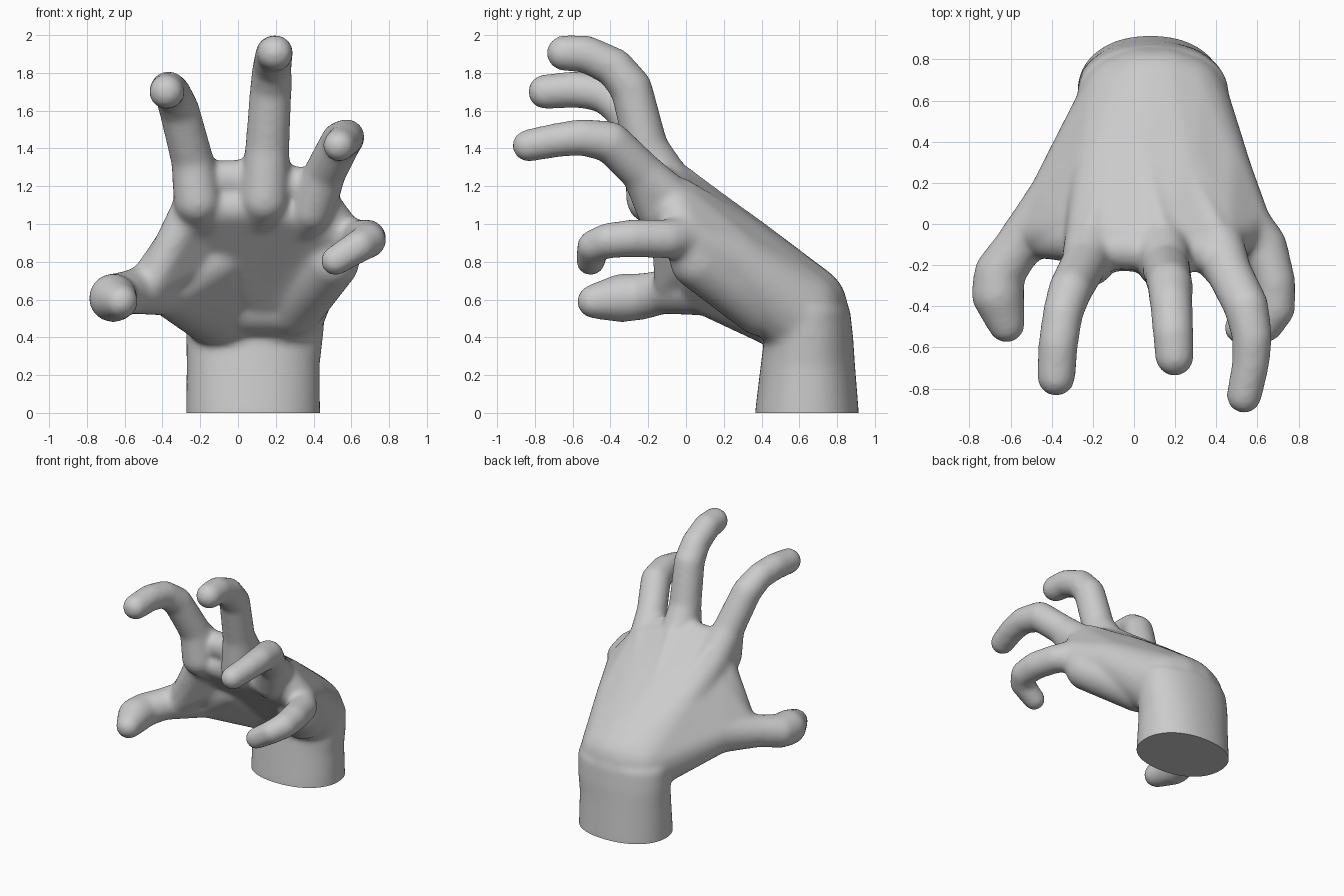
import bpy, bmesh, math
from mathutils import Vector

if "Cube" in bpy.data.objects:
    bpy.data.objects.remove(bpy.data.objects["Cube"])

bm = bmesh.new()


def hull(points):
    """Add the convex hull of a point cloud as a closed lump."""
    verts = [bm.verts.new(p) for p in points]
    res = bmesh.ops.convex_hull(bm, input=verts)
    junk = {v for v in res["geom_interior"] + res["geom_unused"]
            if isinstance(v, bmesh.types.BMVert)}
    bmesh.ops.delete(bm, geom=list(junk), context='VERTS')


# template sphere points
tmp = bmesh.new()
bmesh.ops.create_icosphere(tmp, subdivisions=3, radius=1)
BALL = [v.co.copy() for v in tmp.verts]
tmp.free()


def blob(*balls):
    """Hull around several (x, y, z, radius) balls."""
    hull([Vector(b[:3]) + p * b[3] for b in balls for p in BALL])


def chain(*balls):
    """Tapered limb through a list of balls."""
    for a, b in zip(balls, balls[1:]):
        blob(a, b)


def power(v, e):
    return math.copysign(abs(v) ** e, v)


# wrist stump: rounded oval sections (z, centre x, centre y, half x, half y)
sections = [(-.1, .08, .64, .355, .275), (0, .08, .64, .355, .275),
            (.25, .08, .645, .352, .25), (.4, .088, .65, .362, .235),
            (.55, .095, .63, .368, .238)]
for lo, hi in zip(sections, sections[1:]):
    pts = []
    for z, cx, cy, rx, ry in (lo, hi):
        for i in range(64):
            a = i * math.tau / 64
            pts.append((cx + rx * power(math.cos(a), .92),
                        cy + ry * power(math.sin(a), .92), z))
    hull(pts)

# carpal mass and palm slab between neighbouring knuckles
wrist = [(-.03, .59, .54, .24), (.05, .61, .545, .25),
         (.14, .61, .545, .25), (.225, .59, .54, .24)]
middle = [(-.14, .25, .87, .17), (.04, .27, .89, .18),
          (.22, .27, .87, .18), (.405, .25, .8, .17)]
knuckles = [(-.205, -.06, 1.14, .132), (.14, -.08, 1.185, .132),
            (.405, -.07, 1.12, .124), (.55, .0, .93, .117)]
for i in range(3):
    blob(wrist[i], wrist[i + 1], middle[i], middle[i + 1])
    blob(middle[i], middle[i + 1], knuckles[i], knuckles[i + 1])

# tendon ridges on the back
n = Vector((0, .58, .81))
for m, k in zip(middle, knuckles[:3]):
    a, b = Vector(m[:3]) + n * (m[3] - .03), Vector(k[:3]) + n * (k[3] - .02)
    chain((*a, .028), (*b, .04))

# finger bases, knuckle pads and palm sheet
pads = [(-.215, -.18, 1.12, .125), (.14, -.19, 1.13, .128), (.39, -.15, 1.07, .112)]
bases = [(-.24, -.19, 1.33, .114), (.155, -.21, 1.4, .118), (.46, -.23, 1.27, .112)]
heel = (.12, .38, .63, .16)
for p, b, k, m in zip(pads, bases, knuckles, middle):
    blob(p, b, k)
    blob(p, k, m)
for a, b in zip(pads, pads[1:] + [(.52, -.02, .91, .11)]):
    inner = [(x, y + .06, z - .04, r * .85) for x, y, z, r in (a, b)]
    blob(*inner, heel)

# skin between the fingers
blob((-.2, -.12, 1.235, .1), (.14, -.13, 1.245, .1), (-.03, .0, 1.1, .1))
blob((.14, -.13, 1.225, .1), (.42, -.14, 1.2, .095), (.28, .0, 1.08, .1))

# heel of the palm: thumb side and little-finger side
blob((.28, .42, .58, .175), (.05, .42, .58, .17))
blob((.29, .4, .58, .175), (.5, .06, .8, .145), (.55, 0, .92, .112))

# flesh between thumb and index, front and back
root = (-.06, .42, .62, .2)
ball = (-.36, .12, .67, .158)
blob(wrist[0], middle[0], root, ball)
blob(ball, root, middle[0], (-.12, .12, .82, .16))
blob(ball, middle[0], (-.49, -.04, .67, .105), (-.235, -.02, 1.03, .11))
blob((-.45, -.08, .69, .09), (-.245, -.09, 1.09, .105), (-.15, .1, .87, .12))

# thumb
chain(root, ball, (-.57, -.12, .64, .117),
      (-.655, -.24, .615, .124), (-.662, -.34, .608, .13),
      (-.62, -.487, .59, .092))
# index
chain(knuckles[0], bases[0], (-.31, -.32, 1.6, .108),
      (-.345, -.43, 1.69, .099), (-.368, -.58, 1.713, .098),
      (-.378, -.745, 1.7, .094))
# middle finger
chain(knuckles[1], bases[1], (.174, -.29, 1.72, .112),
      (.18, -.38, 1.83, .105), (.19, -.53, 1.9, .1),
      (.197, -.645, 1.905, .096))
# ring
chain(knuckles[2], bases[2], (.545, -.4, 1.435, .11),
      (.575, -.55, 1.46, .098), (.567, -.68, 1.445, .092),
      (.535, -.835, 1.415, .087))
# little
chain(knuckles[3], (.64, -.1, .92, .104), (.685, -.28, .925, .101),
      (.69, -.41, .913, .095), (.64, -.49, .883, .088),
      (.515, -.505, .805, .08))

# fuse the lumps into one soft skin
mesh = bpy.data.meshes.new("hand")
bm.to_mesh(mesh)
bm.free()
hand = bpy.data.objects.new("hand", mesh)
bpy.context.collection.objects.link(hand)
remesh = hand.modifiers.new("fuse", 'REMESH')
remesh.mode = 'VOXEL'
remesh.voxel_size = .015
soft = hand.modifiers.new("soften", 'SMOOTH')
soft.factor = .5
soft.iterations = 24
dg = bpy.context.evaluated_depsgraph_get()
skin = bpy.data.meshes.new_from_object(hand.evaluated_get(dg))
hand.modifiers.clear()
hand.data = skin

# flat cut at the bottom of the wrist
bm = bmesh.new()
bm.from_mesh(skin)
bmesh.ops.bisect_plane(bm, geom=bm.verts[:] + bm.edges[:] + bm.faces[:],
                       plane_co=(0, 0, 0), plane_no=(0, 0, 1), clear_inner=True)
rim = [e for e in bm.edges if e.is_boundary]
bmesh.ops.holes_fill(bm, edges=rim, sides=0)
bmesh.ops.recalc_face_normals(bm, faces=bm.faces[:])
bm.to_mesh(skin)
bm.free()

hand.select_set(True)
bpy.context.view_layer.objects.active = hand
bpy.ops.object.shade_smooth_by_angle(angle=math.radians(40))
